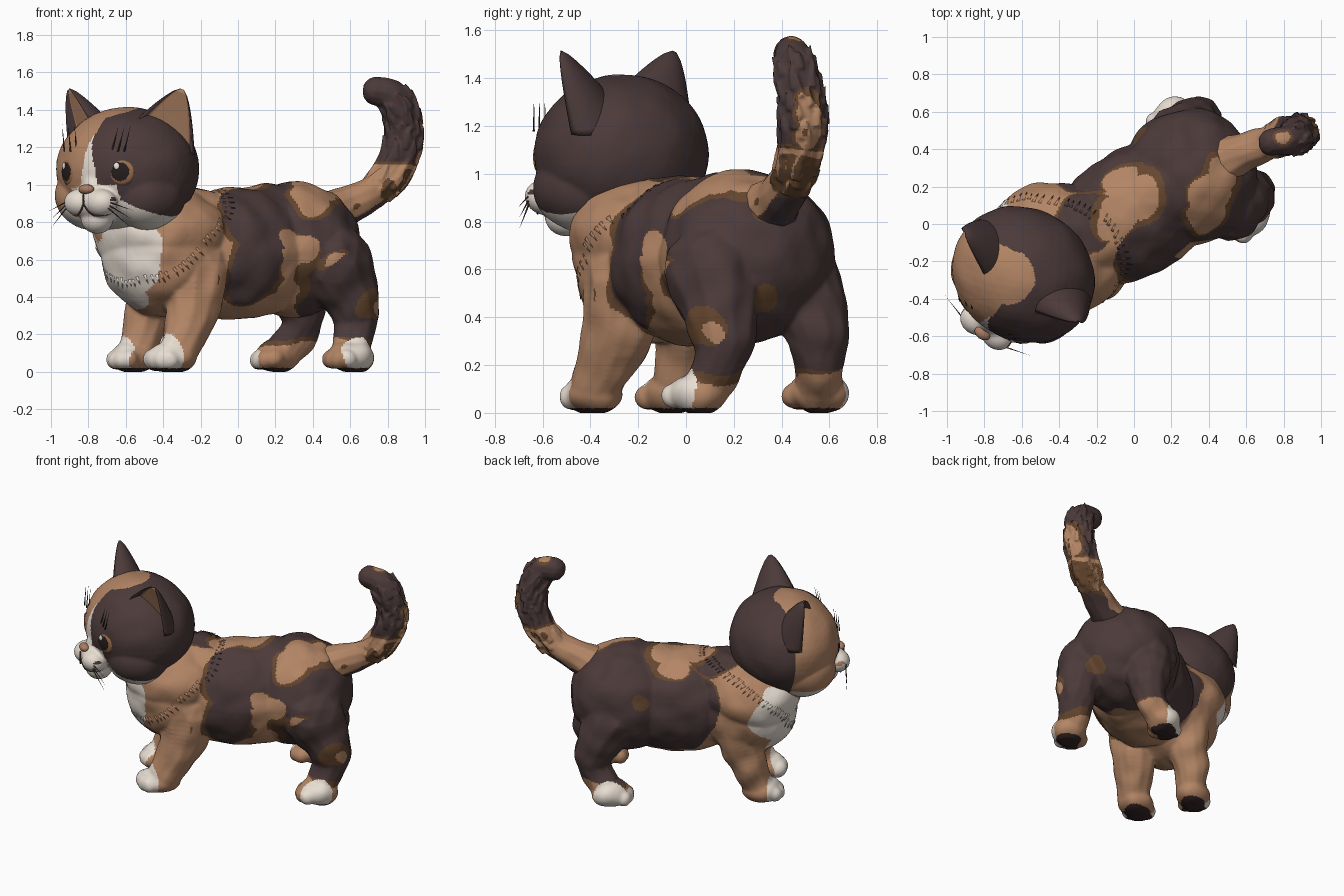
import bpy, bmesh, math, random
from mathutils import Vector, Matrix, noise

random.seed(4)
if "Cube" in bpy.data.objects:
    bpy.data.objects.remove(bpy.data.objects["Cube"])
COLOURS = {"coal_fur": (.072, .042, .042), "tan_fur": (.45, .235, .13), "brown_fur": (.13, .062, .028),
           "cream_fur": (.80, .72, .64), "nose_pink": (.40, .2, .12), "paw_sole": (.035, .018, .018),
           "eye_black": (.02, .012, .012), "eye_shine": (.9, .9, .88), "eye_amber": (.33, .155, .07)}
COAL, TAN, BROWN, CREAM, PINK, SOLE, BLACK, SHINE, AMBER = range(len(COLOURS))
for name, rgb in COLOURS.items():
    m = bpy.data.materials.new(name)
    m.use_nodes = True
    m.diffuse_color = (*rgb, 1)
    m.node_tree.nodes["Principled BSDF"].inputs["Base Color"].default_value = (*rgb, 1)
    COLOURS[name] = m
BODY_YAW, HEAD_YAW = math.atan2(-.56, -.83), math.atan2(-.82, -.575)
HEAD = Matrix.Translation((-.59, -.27, 1.08)) @ Matrix.Rotation(HEAD_YAW, 4, 'Z')

# ---- helpers
def blob(bm, c, r, yaw=0.0, sub=4):
    r = (r, r, r) if isinstance(r, float) else r
    mat = Matrix.Translation(c) @ Matrix.Rotation(yaw, 4, 'Z') @ Matrix.Diagonal((*r, 1))
    bmesh.ops.create_icosphere(bm, subdivisions=sub, radius=1, matrix=mat)

def spline(pts, steps=8):
    p = [Vector(q) for q in pts]
    p = [2 * p[0] - p[1]] + p + [2 * p[-1] - p[-2]]
    out = []
    for a, b, c, d in zip(p, p[1:], p[2:], p[3:]):
        for t in (i / steps for i in range(steps)):
            out.append((2 * b + (c - a) * t + (2 * a - 5 * b + 4 * c - d) * t * t
                        + (3 * b - a - 3 * c + d) * t ** 3) / 2)
    return out + [p[-2]]

def limb(bm, pts):
    for q in spline(pts):
        blob(bm, q[:3], q[3], sub=2)

def tuft(bm, pos, direction, length, radius):
    mat = Matrix.Translation(pos) @ direction.to_track_quat('Z', 'Y').to_matrix().to_4x4()
    bmesh.ops.create_cone(bm, cap_ends=True, segments=6, radius1=radius, radius2=0, depth=length, matrix=mat)

def finish(name, bm, rule, voxel=None, fluff=0.0, mat=None):
    me = bpy.data.meshes.new(name)
    bm.to_mesh(me)
    bm.free()
    ob = bpy.data.objects.new(name, me)
    bpy.context.collection.objects.link(ob)
    if voxel:
        rm = ob.modifiers.new("merge", 'REMESH')
        rm.mode, rm.voxel_size = 'VOXEL', voxel
        sm = ob.modifiers.new("soften", 'SMOOTH')
        sm.factor, sm.iterations = .5, 4
        me = bpy.data.meshes.new_from_object(ob.evaluated_get(bpy.context.evaluated_depsgraph_get()))
        ob.modifiers.clear()
        ob.data = me
        for v, d in zip(me.vertices, [v.normal * fluff * noise.noise(v.co * 8) for v in me.vertices]):
            v.co += d
            v.co.z = v.co.z if mat else max(v.co.z, 0)
    me.materials.clear()
    for m in COLOURS.values():
        me.materials.append(m)
    for f in me.polygons:
        f.use_smooth = True
        f.material_index = rule(f.center, f.normal) if callable(rule) else rule
    ob.matrix_world = mat or Matrix()
    return ob

def depth(p, spots):
    return max(r - (p - Vector(c)).length for c, r in spots)

# ---- coat pattern: spots of (centre, radius)
DARK = [((.42, .34, .72), .44), ((.62, .13, .42), .3), ((.32, .55, .4), .33), ((-.12, .36, .66), .33),
        ((.08, -.22, .55), .17), ((.11, -.13, .82), .22), ((.2, .15, .98), .2), ((-.25, .02, 1.0), .16)]
LIGHT = [((-.1, .06, 1.02), .14), ((.03, .15, 1.02), .17), ((-.06, .24, .94), .12), ((.4, .02, .93), .14),
         ((.43, .15, 1.0), .13), ((.5, .26, 1.0), .14), ((.63, .38, .92), .13), ((.27, -.15, .7), .075),
         ((.28, -.13, .58), .09), ((.3, -.1, .42), .13), ((-.05, .05, .2), .27), ((.75, .1, .33), .05)]
MID = [((.73, .06, .36), .1), ((.63, .34, .47), .07), ((-.15, -.4, .47), .05), ((.06, .48, .72), .06)]
BIB = [((-.68, -.02, .67), .2), ((-.58, -.38, .62), .2), ((-.66, -.22, .5), .21), ((-.6, -.3, .4), .13)]
TOES = [((-.44, -.49, .08), .15), ((-.67, -.12, .08), .13), ((.66, -.05, .1), .11),
        ((.14, .66, .08), .13), ((.09, .5, .05), .07)]

def coat(p, n):
    if p.z < .02 and n.z < -.3:
        return SOLE
    q = p + noise.noise_vector(p * 5) * .045
    if depth(p, TOES) > 0 or depth(q, BIB) > 0:
        return CREAM
    d = min(depth(q, DARK), -depth(q, LIGHT), q.z - .18)
    if depth(q, MID) > 0 and d > -.1:
        return BROWN if depth(q, LIGHT) < 0 else TAN
    return COAL if d > 0 else BROWN if d > -.05 * (noise.noise(p * 3) + .4) else TAN

# ---- body, legs and paws
bm = bmesh.new()
blob(bm, (.30, .255, .655), (.36, .365, .36), BODY_YAW)
blob(bm, (.0, .06, .635), (.48, .34, .355), BODY_YAW)
blob(bm, (.15, .16, .78), (.36, .25, .225), BODY_YAW)
blob(bm, (-.385, -.13, .64), (.34, .35, .35), HEAD_YAW)
blob(bm, (-.41, -.13, .74), (.34, .385, .25), HEAD_YAW)
blob(bm, (-.26, -.05, .84), (.2, .24, .15), BODY_YAW)
LEGS = [[(-.22, -.24, .55, .19), (-.25, -.30, .3, .145), (-.32, -.38, .12, .11)],
        [(-.42, .02, .55, .18), (-.48, 0, .3, .13), (-.54, -.04, .12, .105)],
        [(.5, .12, .58, .22), (.61, .15, .38, .15), (.63, .155, .25, .12), (.6, .08, .1, .1)],
        [(.26, .43, .58, .21), (.33, .54, .38, .145), (.34, .555, .25, .112), (.25, .56, .1, .1)]]
PAWS = [(-.345, -.39), (-.56, -.06), (.6, .05), (.21, .555)]
paw_yaw = math.atan2(-.68, -.73)
for leg, (px, py) in zip(LEGS, PAWS):
    limb(bm, leg)
    blob(bm, (px, py, .08), (.13, .115, .088), paw_yaw)
    for a in (paw_yaw + k * .42 for k in (-1.5, -.5, .5, 1.5)):
        blob(bm, (px + .1 * math.cos(a), py + .1 * math.sin(a), .066), .054, sub=3)
body = finish("body", bm, coat, .0105, .016)

# ---- ragged mane edge, laid on the body surface
bm = bmesh.new()
back, side, up = Vector((.6, .8, 0)), Vector((.8, -.6, 0)), Vector((0, 0, 1))
for a in (i * math.tau / 64 for i in range(64)):
    rim = side * .42 * math.cos(a) + (back * .33 + up * .3) * math.sin(a)
    _, hit, n, _ = body.closest_point_on_mesh(Vector((-.43, -.17, .73)) + rim)
    lie = back - up * .9
    lie = (lie - n * lie.dot(n)).normalized() + n * .25
    tuft(bm, hit - n * .005, lie, random.uniform(.04, .07), .015)
finish("mane_tufts", bm, coat)

# ---- furry tail
TAIL = [(.48, .34, .84, .13), (.6, .39, .9, .105), (.74, .44, .97, .092), (.84, .48, 1.1, .096),
        (.885, .49, 1.25, .098), (.875, .47, 1.38, .092), (.82, .45, 1.48, .082), (.735, .44, 1.5, .075)]
TAIL_PATCH = [((.97, .52, 1.16), .075), ((.98, .52, 1.24), .075), ((.97, .51, 1.3), .06), ((.8, .47, 1.57), .055)]

def tail_coat(p, n):
    q = p + noise.noise_vector(p * 6) * .025
    d = min(q.z - 1.12, -depth(q, TAIL_PATCH))
    if d > 0:
        return COAL
    if q.z < 1.08 and n.dot(Vector((.75, .3, -.3))) > .4:
        return COAL if p.z < .9 else BROWN
    return BROWN if -.015 < d or noise.noise(p * 7) > .35 else TAN

bm = bmesh.new()
limb(bm, TAIL)
path = spline(TAIL)
for p, q in list(zip(path, path[1:]))[18:-8:2]:
    axis = (q - p).xyz.normalized()
    turn = random.random() * 6
    for k in range(6):
        out = axis.orthogonal().normalized()
        out.rotate(Matrix.Rotation(turn + k * math.tau / 6, 3, axis))
        tuft(bm, p.xyz + out * p.w, axis + out * .4, .09, .03)
finish("tail", bm, tail_coat, .008, .01)

# ---- head, built facing local +x
def face_coat(p, n):
    q = p + noise.noise_vector(p * 5) * .02
    muzzle = q.x > -.06 and q.z < -.115 - .37 * abs(q.y)
    pads = q.x > .28 and q.z < -.09 and abs(q.y) < .15
    blaze = q.x > .15 and q.z < .2 and abs(q.y + .01) < .2 * (.2 - q.z)
    if muzzle or pads or blaze:
        return CREAM
    crown = (q - Vector((.06, -.05, .33))).length < .14
    return TAN if crown or (q.y < -.005 and q.x > -.06) else COAL

bm = bmesh.new()
blob(bm, (0, 0, 0), (.352, .395, .335))
blob(bm, (.3, 0, -.17), (.11, .13, .1))
blob(bm, (.275, 0, -.09), (.09, .075, .09))
blob(bm, (.28, 0, -.26), (.09, .085, .08))
for s in (-1, 1):
    blob(bm, (.07, s * .185, -.14), (.21, .19, .18))
    blob(bm, (.345, s * .068, -.175), (.08, .088, .074))
finish("head", bm, face_coat, .0095, .006, HEAD)
bm = bmesh.new()
blob(bm, (.384, 0, -.105), (.032, .046, .027), sub=3)
finish("nose", bm, PINK, mat=HEAD)

def iris_rule(p, n):
    return BLACK if math.hypot(p.y + .006, p.z) < .05 else AMBER

whiskers, mouth = bmesh.new(), bmesh.new()
for s, label in ((1, "left"), (-1, "right")):
    # ---- eyes
    place = HEAD @ Matrix.Translation((.292, s * .168, -.01)) @ Matrix.Rotation(s * .42, 4, 'Z')
    for part, c, r, rule in (("rim", (0, 0, 0), (.024, .084, .084), COAL), ("iris", (.007, 0, 0), (.024, .071, .071), iris_rule),
                             ("shine", (.027, -.024, .03), (.006, .015, .018), SHINE)):
        bm = bmesh.new()
        blob(bm, c, r)
        finish(f"{label}_eye_{part}", bm, rule, mat=place)
    # ---- ears, turned outward, with the front half pushed in as a hollow
    bm = bmesh.new()
    base, tip = Vector((.01, s * .235, .16)), Vector((.02 + s * .02, s * .385, .43))
    turn = Matrix.Rotation(s * .55, 3, 'Z')
    across, ahead = turn @ Vector((0, .85, -s * .4)), turn @ Vector((1, 0, 0))
    angles = [k * math.tau / 32 for k in range(32)]
    rings = []
    for t in (i / 12 for i in range(13)):
        w = .19 * (1 - t) ** .75 + .012
        rings.append([bm.verts.new(base.lerp(tip, t) + across * w * math.cos(a) + ahead * w * (
            -.1 if math.sin(a) > 0 and abs(math.cos(a)) < .85 else math.sin(a) * .75)) for a in angles])
    for lo, hi in zip(rings, rings[1:]):
        for k in range(32):
            bm.faces.new((lo[k], lo[k - 1], hi[k - 1], hi[k]))
    bm.faces.new(rings[-1])
    bm.faces.new(rings[0][::-1])
    bmesh.ops.recalc_face_normals(bm, faces=bm.faces)
    finish(label + "_ear", bm, lambda p, n: TAN if n.dot(ahead) > .5 else COAL, mat=HEAD)
    # ---- whiskers, brow hairs and mouth line
    for k in range(3):
        tuft(whiskers, (.36, s * .19, -.19 - .03 * k), Vector((-.3, s, -.35 - .25 * k)), .2, .005)
        tuft(whiskers, (.3, s * (.13 + .04 * k), .17), Vector((-.15, s * .2, 1)), .15, .005)
    limb(mouth, [(.413, 0, -.135, .005), (.41, s * .004, -.19, .005), (.392, s * .05, -.242, .005), (.35, s * .11, -.24, .005)])
finish("whiskers", whiskers, COAL, mat=HEAD)
finish("mouth", mouth, BROWN, mat=HEAD)
